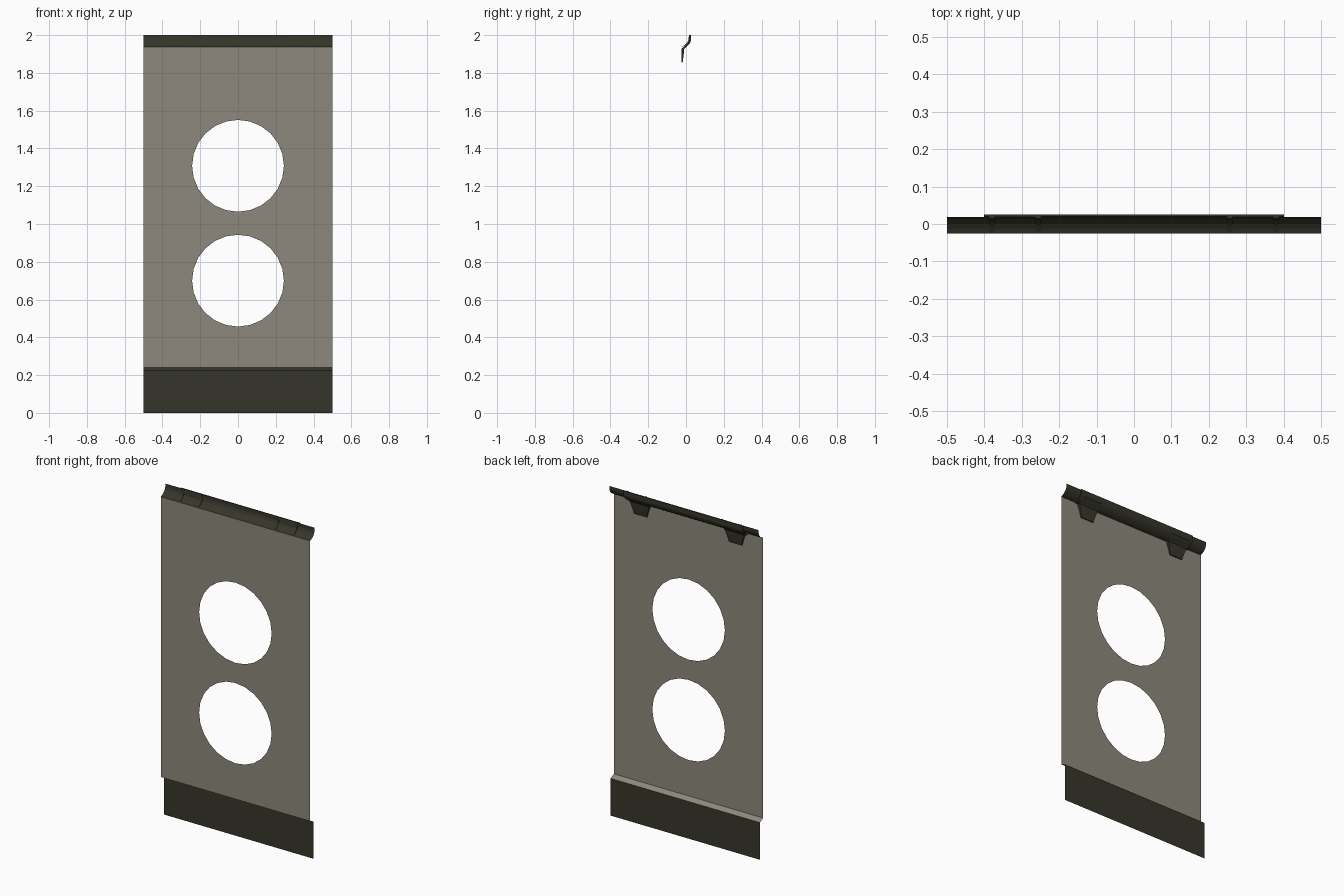
import bpy, bmesh, math

if "Cube" in bpy.data.objects:
    bpy.data.objects.remove(bpy.data.objects["Cube"])


def material(name, rgb):
    m = bpy.data.materials.new(name)
    m.diffuse_color = (*rgb, 1)
    m.use_nodes = True
    m.node_tree.nodes["Principled BSDF"].inputs["Base Color"].default_value = m.diffuse_color
    return m


PANEL = material("warm grey", (0.27, 0.25, 0.205))
DARK = material("dark olive", (0.037, 0.036, 0.024))


def finish(bm, name, mat):
    me = bpy.data.meshes.new(name)
    bm.to_mesh(me)
    bm.free()
    me.materials.append(mat)
    ob = bpy.data.objects.new(name, me)
    bpy.context.collection.objects.link(ob)
    return ob


def sheet(name, profile, half, mat):
    """Open (y, z) profile swept across x as a single-surface sheet."""
    bm = bmesh.new()
    rows = [[bm.verts.new((x, y, z)) for x in (-half, half)] for y, z in profile]
    for a, b in zip(rows, rows[1:]):
        bm.faces.new((a[0], b[0], b[1], a[1]))
    bmesh.ops.reverse_faces(bm, faces=[f for f in bm.faces if f.normal.y > 0])
    return finish(bm, name, mat)


def strap(name, sections, cx, mat):
    """Solid strap: each section is (front y, back y, z, half width)."""
    bm = bmesh.new()
    rings = [[bm.verts.new((cx + sx * w, y, z))
              for sx, y in ((-1, f), (1, f), (1, b), (-1, b))]
             for f, b, z, w in sections]
    for a, b in zip(rings, rings[1:]):
        for i in range(4):
            j = (i + 1) % 4
            bm.faces.new((a[i], a[j], b[j], b[i]))
    bm.faces.new(rings[0])
    bm.faces.new(rings[-1])
    bmesh.ops.recalc_face_normals(bm, faces=bm.faces)
    return finish(bm, name, mat)


FRONT = -0.025

# main panel with two round openings
bm = bmesh.new()
loops = [[(-0.5, 0.24), (0.5, 0.24), (0.5, 1.937), (-0.5, 1.937)]]
for cz in (1.308, 0.70):
    loops.append([(0.243 * math.cos(math.tau * i / 24),
                   cz + 0.243 * math.sin(math.tau * i / 24)) for i in range(24)])
for loop in loops:
    vs = [bm.verts.new((x, FRONT, z)) for x, z in loop]
    for i, v in enumerate(vs):
        bm.edges.new((v, vs[(i + 1) % len(vs)]))
bmesh.ops.triangle_fill(bm, use_beauty=True, use_dissolve=False, edges=bm.edges[:])
for f in bm.faces:
    f.normal_update()
bmesh.ops.reverse_faces(bm, faces=[f for f in bm.faces if f.normal.y > 0])
finish(bm, "panel", PANEL)

# sloping ledge and recessed bottom plate
sheet("ledge", [(0.008, 0.225), (FRONT, 0.24)], 0.5, PANEL)
sheet("bottom_plate", [(0.008, 0.0), (0.008, 0.225)], 0.5, DARK)

# curled top lip
CURL = [(FRONT, 1.937), (-0.014, 1.941), (0.0, 1.95), (0.012, 1.963),
        (0.018, 1.978), (0.019, 2.0)]
sheet("top_lip", CURL, 0.5, DARK)

# backing rail following the lip between the clips
strap("backing_rail", [(y + 0.001, min(y + 0.008, 0.026), z - 0.006 * (z < 1.99), 0.4)
                       for y, z in CURL], 0, DARK)

for side, cx in (("left", -0.318), ("right", 0.318)):
    # hanging clip tab behind the panel
    strap(side + "_clip_tab",
          [(-0.0245, -0.018, 1.855, 0.043), (-0.0245, -0.013, 1.89, 0.052),
           (-0.0245, -0.009, 1.928, 0.066), (-0.005, 0.006, 1.943, 0.066),
           (0.013, 0.024, 1.962, 0.066), (0.019, 0.026, 1.998, 0.066)], cx, DARK)
    # small raised ribs on the front of the lip
    for n, dx in (("inner", -0.062), ("outer", 0.062)):
        strap(f"{side}_{n}_rib", [(max(y - 0.004, FRONT), y + 0.001, z, 0.007)
                                  for y, z in CURL], cx + dx, DARK)
